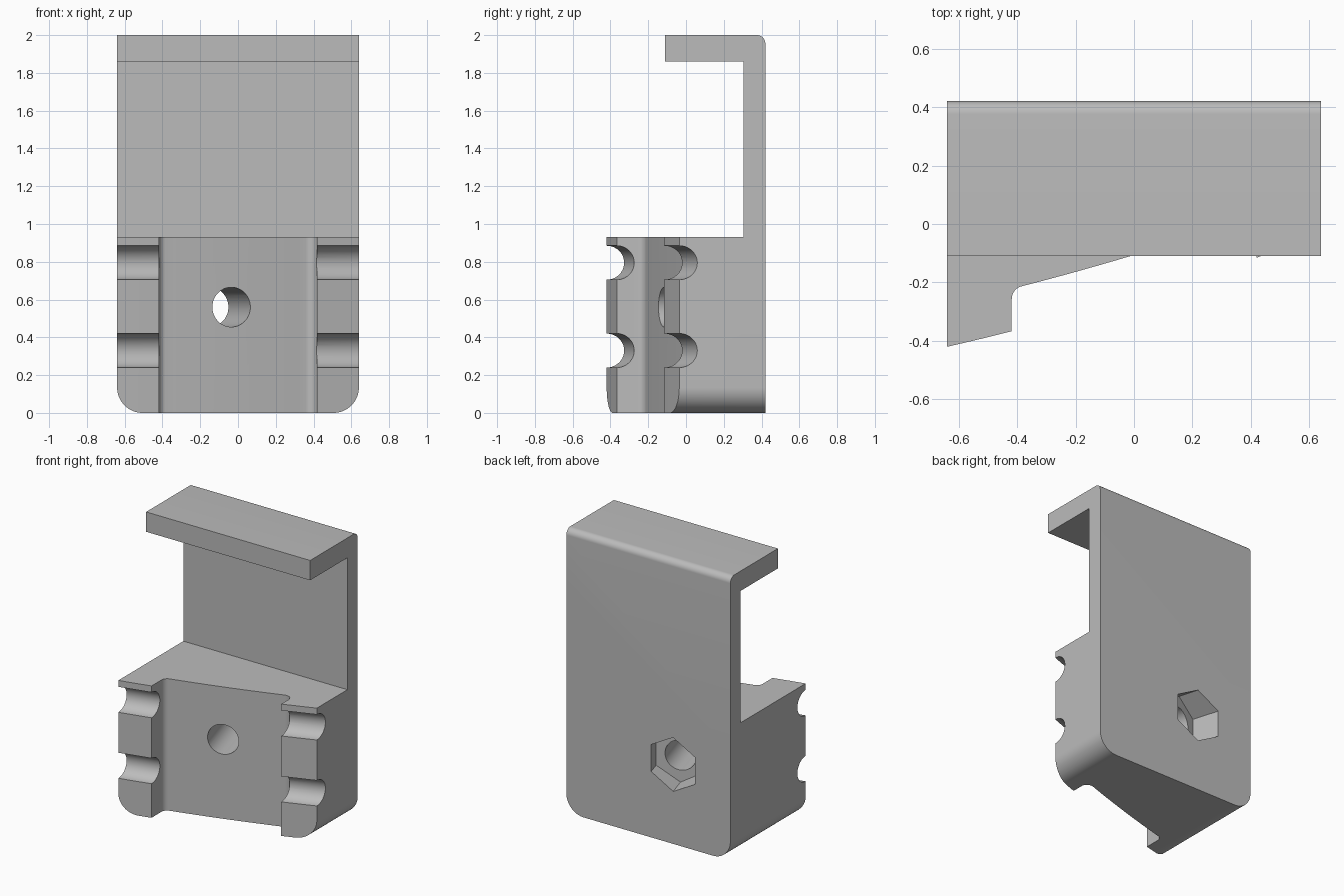
import bpy, bmesh
from math import sin, cos, atan, pi, radians
from mathutils import Matrix, Vector

if "Cube" in bpy.data.objects:
    bpy.data.objects.remove(bpy.data.objects["Cube"], do_unlink=True)

HALF, WALL, BACK = 0.64, 0.418, 0.42
BLOCK_TOP, RECESS = 0.93, 0.145


def pad(x):
    """Depth of the gently bowed, slanted front."""
    u = x + HALF
    return -0.42 + 0.228 * u + 0.0565 * u * u


def angle(x):
    return atan(0.228 + 0.113 * (x + HALF))


def arc(cx, cy, r, start, end, n=10):
    return [(cx + r * cos(start + (end - start) * i / n),
             cy + r * sin(start + (end - start) * i / n)) for i in range(n + 1)]


def span(f, a, b, n):
    return [(a + (b - a) * i / n, f(a + (b - a) * i / n)) for i in range(n + 1)]


def prism(name, points, place, depth):
    """Extrude a flat outline; place maps (a, b) to a 3D point."""
    bm = bmesh.new()
    face = bm.faces.new([bm.verts.new(place(a, b)) for a, b in points])
    new = bmesh.ops.extrude_face_region(bm, geom=[face])["geom"]
    bmesh.ops.translate(bm, vec=depth, verts=[v for v in new if isinstance(v, bmesh.types.BMVert)])
    bmesh.ops.recalc_face_normals(bm, faces=bm.faces)
    mesh = bpy.data.meshes.new(name)
    bm.to_mesh(mesh)
    bm.free()
    obj = bpy.data.objects.new(name, mesh)
    bpy.context.collection.objects.link(obj)
    return obj


def rod(name, start, end, radius, sides, turn=0):
    """Prism with a regular outline between two points."""
    start, end = Vector(start), Vector(end)
    d = (end - start).normalized()
    side = d.cross(Vector((0, 0, 1))).normalized()
    pts = [(radius * cos(turn + 2 * pi * i / sides), radius * sin(turn + 2 * pi * i / sides))
           for i in range(sides)]
    return prism(name, pts, lambda a, b: start + side * a + Vector((0, 0, b)), end - start)


def combine(target, tool, operation):
    mod = target.modifiers.new(operation.title(), 'BOOLEAN')
    mod.operation, mod.solver, mod.object = operation, 'EXACT', tool
    graph = bpy.context.evaluated_depsgraph_get()
    mesh = bpy.data.meshes.new_from_object(target.evaluated_get(graph))
    target.modifiers.clear()
    target.data = mesh
    bpy.data.objects.remove(tool, do_unlink=True)


# Lower block: slanted front with a filleted recess between two pads
r = 0.045
outline = span(pad, -HALF, -WALL, 4)
for s in (-1, 1):
    cx = s * (WALL - r)
    t = angle(cx)
    cy = pad(cx) + RECESS - r / cos(t)
    if s < 0:
        outline += arc(cx, cy, r, pi, pi / 2 + t)
        outline += span(lambda x: pad(x) + RECESS, -0.34, 0.32, 12)
    else:
        outline += arc(cx, cy, r, pi / 2 + t, 0)
outline += span(pad, WALL, HALF, 4)
outline += [(HALF, 0.36), (-HALF, 0.36)]
body = prism("clip_body", outline, lambda x, y: (x, y, 0), (0, 0, BLOCK_TOP))

# Back plate and top hook with a rounded rear edge
hook = [(0.305, 0), (BACK, 0)] + arc(BACK - r, 2 - r, r, 0, pi / 2)
hook += [(-0.11, 2), (-0.11, 1.86), (0.305, 1.86)]
plate = prism("back_plate", hook, lambda y, z: (-HALF, y, z), (2 * HALF, 0, 0))
combine(body, plate, 'UNION')

# Rounded bottom corners
R = 0.135
rounded = [(HALF, 2.2), (-HALF, 2.2)]
rounded += arc(R - HALF, R, R, pi, 1.5 * pi, 16) + arc(HALF - R, R, R, 1.5 * pi, 2 * pi, 16)
trim = prism("corner_trim", rounded, lambda x, z: (x, -1, z), (0, 2, 0))
combine(body, trim, 'INTERSECT')

# Two round grooves across each pad
for z in (0.33, 0.795):
    for s in (-1, 1):
        a, b = Vector((s * WALL, pad(s * WALL), z)), Vector((s * HALF, pad(s * HALF), z))
        d = (b - a) * 0.25
        combine(body, rod("groove", a - d, b + d, 0.09, 40), 'DIFFERENCE')

# Slanted bolt hole with a hexagonal nut pocket at the back
entry = Vector((-0.035, -0.116, 0.56))
axis = Vector((-sin(radians(16.5)), cos(radians(16.5)), 0))
combine(body, rod("bolt_hole", entry - axis * 0.3, entry + axis * 0.9, 0.105, 48), 'DIFFERENCE')
combine(body, rod("nut_pocket", entry + axis * 0.41, entry + axis * 0.9, 0.19, 6, pi / 6), 'DIFFERENCE')

# Material and shading
grey = bpy.data.materials.new("plain grey")
grey.use_nodes = True
grey.diffuse_color = (0.5, 0.5, 0.5, 1)
grey.node_tree.nodes["Principled BSDF"].inputs["Base Color"].default_value = (0.5, 0.5, 0.5, 1)
body.data.materials.clear()
body.data.materials.append(grey)
for p in body.data.polygons:
    p.material_index = 0
bpy.ops.object.select_all(action='DESELECT')
body.select_set(True)
bpy.context.view_layer.objects.active = body
bpy.ops.object.shade_smooth_by_angle(angle=radians(25))
